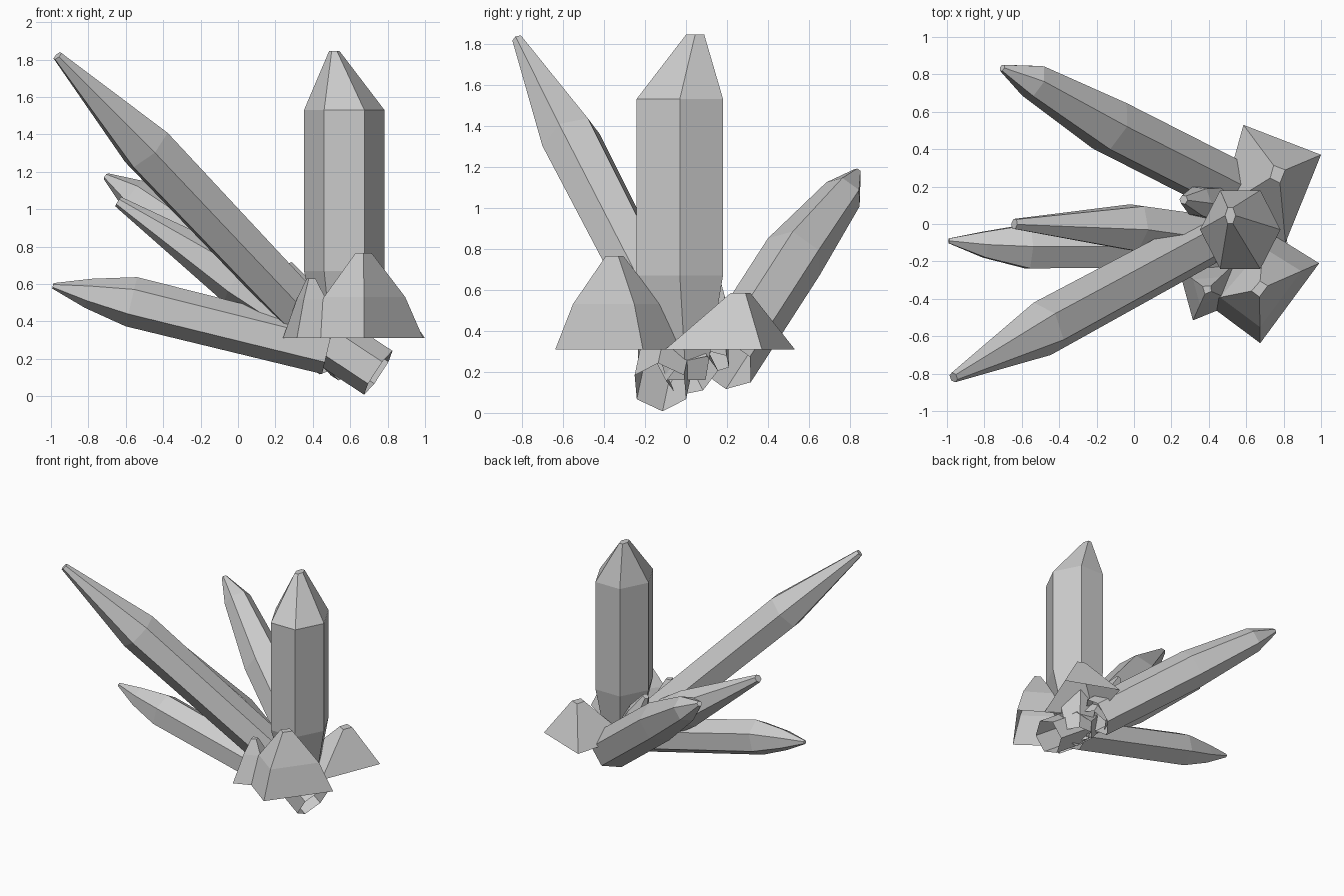
import bpy, bmesh, math
from mathutils import Vector

if "Cube" in bpy.data.objects:
    bpy.data.objects.remove(bpy.data.objects["Cube"])


def loft(name, rings):
    """Skin matching rings from the open base to a capped tip."""
    bm = bmesh.new()
    loops = [[bm.verts.new(p) for p in ring] for ring in rings]
    n = len(loops[0])
    for a, b in zip(loops, loops[1:]):
        for i in range(n):
            j = (i + 1) % n
            bm.faces.new((a[i], a[j], b[j], b[i]))
    bm.faces.new(loops[-1])
    bmesh.ops.recalc_face_normals(bm, faces=bm.faces)
    mesh = bpy.data.meshes.new(name)
    bm.to_mesh(mesh)
    bm.free()
    obj = bpy.data.objects.new(name, mesh)
    bpy.context.collection.objects.link(obj)
    return obj


def crystal(name, stations, turn=0, sides=6):
    """Leaning shard: (centre, radius) stations; turn = degrees from edge-up."""
    axis = Vector(stations[-2][0]) - Vector(stations[0][0])
    q = axis.to_track_quat('Z', 'Y')
    rings = []
    for centre, r in stations:
        ring = []
        for i in range(sides):
            a = math.radians(90 + turn) + math.tau * i / sides
            ring.append(Vector(centre) + q @ Vector((r * math.cos(a), r * math.sin(a), 0)))
        rings.append(ring)
    return loft(name, rings)


def stub(name, corners, centre, levels):
    """Short four-sided point: base corners scaled towards centre per level."""
    c = Vector(centre)
    return loft(name, [[(c + (Vector(p) - c) * s).to_3d() + Vector((0, 0, z))
                        for p in corners] for z, s in levels])


def hexagon(x, y, z, rx, ry):
    return [(x + rx * math.cos(math.tau * i / 6), y + ry * math.sin(math.tau * i / 6), z)
            for i in range(6)]


# Upright main crystal with an off-centre chisel tip
loft("main_crystal", [
    hexagon(0.568, 0.00, 0.16, 0.11, 0.11),
    hexagon(0.568, -0.03, 0.67, 0.215, 0.243),
    hexagon(0.568, -0.03, 1.53, 0.215, 0.243),
    hexagon(0.515, 0.045, 1.845, 0.028, 0.05)])

# Long leaning crystals
crystal("tall_leaning_crystal", [
    ((0.60, 0.03, 0.18), 0.135), ((-0.49, -0.56, 1.33), 0.15), ((-0.965, -0.82, 1.82), 0.028)], 15)
crystal("thin_crystal", [
    ((0.75, -0.125, 0.125), 0.14), ((0.0, -0.02, 0.62), 0.14), ((-0.64, 0.0, 1.04), 0.03)])
crystal("low_crystal", [
    ((0.48, -0.12, 0.245), 0.13), ((-0.57, -0.12, 0.505), 0.135),
    ((-0.80, -0.11, 0.55), 0.08), ((-0.99, -0.09, 0.59), 0.015)])
crystal("back_crystal", [
    ((0.53, 0.19, 0.24), 0.155), ((-0.13, 0.525, 0.76), 0.155),
    ((-0.54, 0.765, 1.065), 0.10), ((-0.705, 0.835, 1.175), 0.02)], 15)
crystal("small_crystal", [
    ((0.50, 0.10, 0.25), 0.12), ((0.34, 0.12, 0.55), 0.085), ((0.265, 0.13, 0.705), 0.025)])

# Short pointed stubs around the base
stub("front_stub", [(0.99, -0.21), (0.70, -0.03), (0.37, -0.41), (0.675, -0.637)],
     (0.67, -0.35), [(0.31, 1), (0.53, 0.7), (0.765, 0.14)])
stub("back_stub", [(1.0, 0.37), (0.585, 0.53), (0.46, 0.08), (0.81, -0.10)],
     (0.775, 0.275), [(0.31, 1), (0.585, 0.15)])
stub("left_stub", [(0.53, -0.22), (0.24, -0.24), (0.315, -0.515), (0.55, -0.42)],
     (0.39, -0.35), [(0.31, 1), (0.52, 0.5), (0.63, 0.15)])
